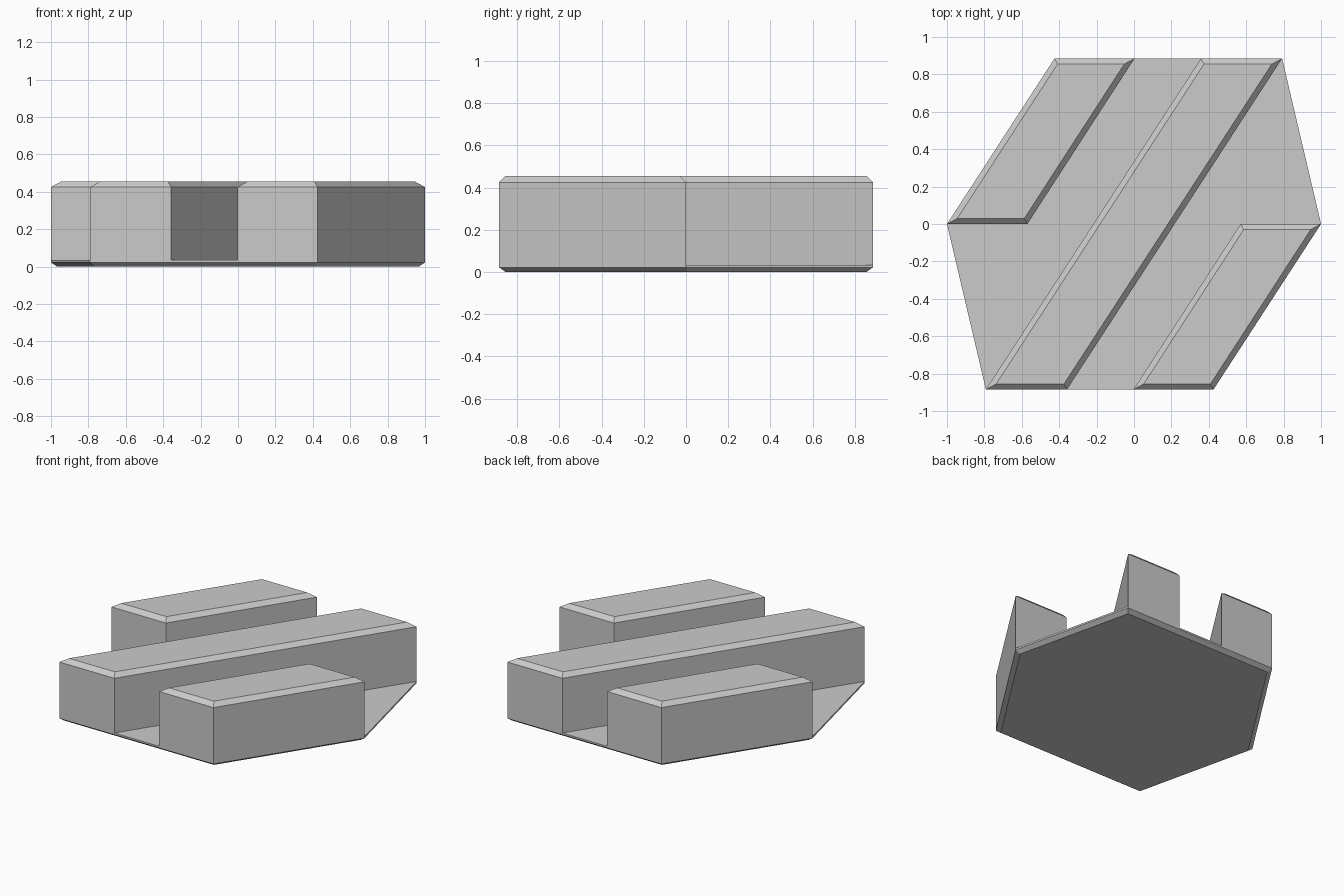
import bpy
import bmesh
from mathutils import Vector

if "Cube" in bpy.data.objects:
    bpy.data.objects.remove(bpy.data.objects["Cube"], do_unlink=True)

HALF_DEPTH = 0.885
CHAMFER_Z, FLOOR_Z, TOP_Z = 0.022, 0.034, 0.455
CHAMFER = 0.03

grey = bpy.data.materials.new("light grey")
grey.use_nodes = True
COLOUR = (0.6, 0.6, 0.6, 1)
grey.diffuse_color = COLOUR
grey.node_tree.nodes["Principled BSDF"].inputs["Base Color"].default_value = COLOUR

# Half of the plan; the other half is its half turn about the centre
half = {
    "tip": (-1, 0), "notch": (-0.57, 0), "back_corner": (-0.425, HALF_DEPTH),
    "groove_outer": (0.003, HALF_DEPTH), "groove_inner": (0.358, HALF_DEPTH),
    "far_corner": (0.792, HALF_DEPTH),
}
bm = bmesh.new()
plan = {}
for name, (x, y) in half.items():
    for turn in (1, -1):
        plan[name, turn] = bm.verts.new((x * turn, y * turn, FLOOR_Z))

# Floor regions: two short bars, two grooves and one long bar
bars = []
for t in (1, -1):
    bars.append(bm.faces.new([plan[n, t] for n in
                ("tip", "notch", "groove_outer", "back_corner")]))
    bm.faces.new([plan["tip", t], plan["far_corner", -t], plan["groove_inner", t],
                  plan["groove_outer", t], plan["notch", t]])
bars.append(bm.faces.new([plan["far_corner", -1], plan["groove_inner", -1],
                          plan["far_corner", 1], plan["groove_inner", 1]]))

# Base slab: rim walls and chamfered underside
order = ("tip", "back_corner", "groove_outer", "groove_inner", "far_corner")
rim = [plan[n, t] for t in (1, -1) for n in order]
low = [bm.verts.new((v.co.x, v.co.y, CHAMFER_Z)) for v in rim]
for i in range(len(rim)):
    j = (i + 1) % len(rim)
    bm.faces.new((rim[i], rim[j], low[j], low[i]))
underside = bm.faces.new(low)
bmesh.ops.recalc_face_normals(bm, faces=bm.faces[:])
bmesh.ops.inset_region(bm, faces=[underside], thickness=CHAMFER, depth=CHAMFER_Z,
                       use_even_offset=True)

# Raised bars with chamfered tops
result = bmesh.ops.extrude_face_region(bm, geom=bars)
tops = [g for g in result["geom"] if isinstance(g, bmesh.types.BMFace)]
lifted = [g for g in result["geom"] if isinstance(g, bmesh.types.BMVert)]
bmesh.ops.translate(bm, verts=lifted, vec=Vector((0, 0, TOP_Z - CHAMFER - FLOOR_Z)))
bmesh.ops.delete(bm, geom=[f for f in bars if f.is_valid], context="FACES_ONLY")
bm.normal_update()
bmesh.ops.inset_individual(bm, faces=tops, thickness=CHAMFER, depth=CHAMFER,
                           use_even_offset=True)

# Merge flush walls and tidy the mesh
bmesh.ops.dissolve_limit(bm, angle_limit=0.01, verts=bm.verts[:], edges=bm.edges[:])
bmesh.ops.recalc_face_normals(bm, faces=bm.faces[:])
mesh = bpy.data.meshes.new("grooved_hexagonal_block")
bm.to_mesh(mesh)
bm.free()
mesh.materials.append(grey)
bpy.context.collection.objects.link(bpy.data.objects.new("grooved_hexagonal_block", mesh))
